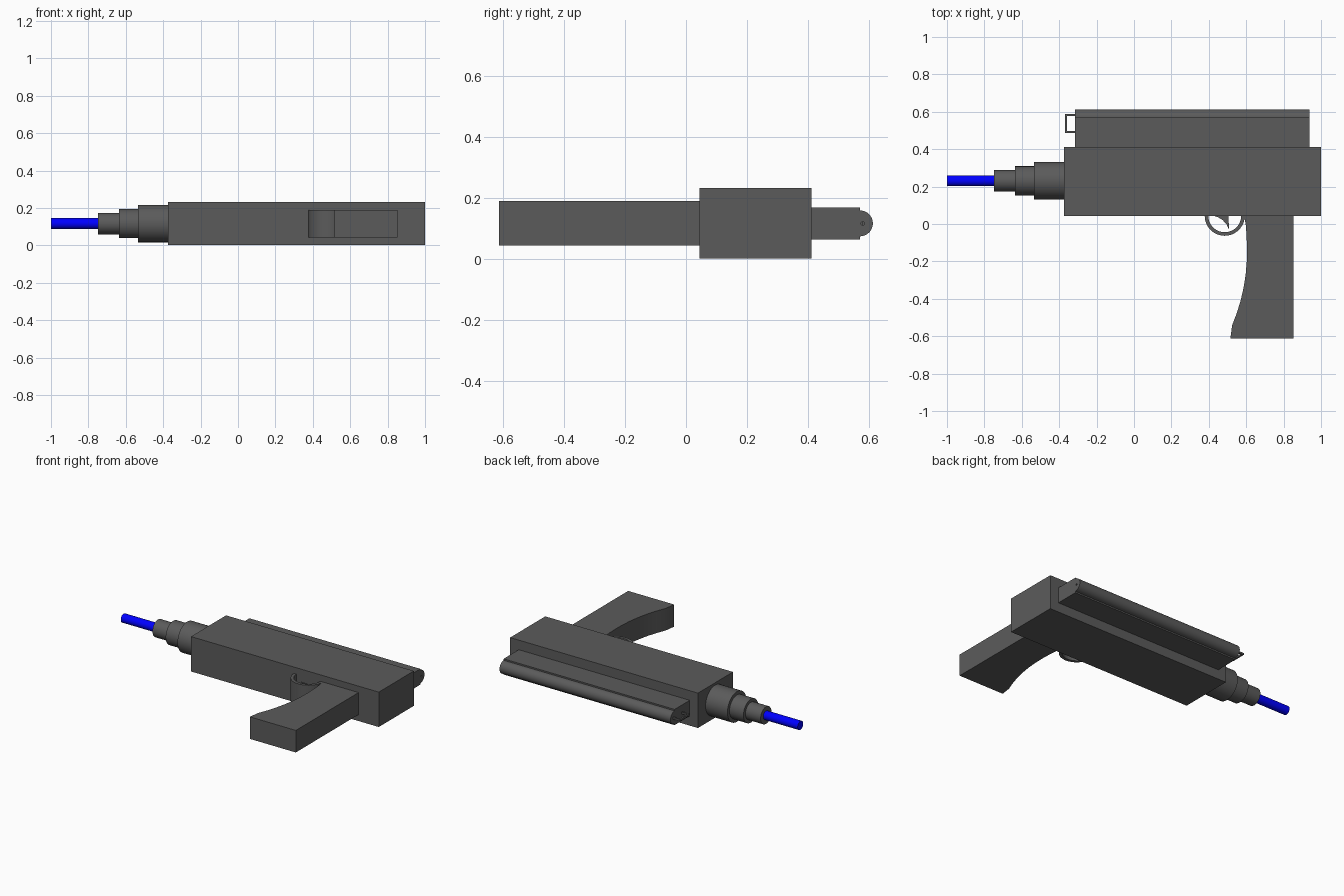
import bpy, bmesh, math
from mathutils import Matrix

if "Cube" in bpy.data.objects:
    bpy.data.objects.remove(bpy.data.objects["Cube"])

CZ = 0.116  # mid plane of the whole model


def material(name, rgb):
    m = bpy.data.materials.new(name)
    m.diffuse_color = (*rgb, 1.0)
    m.use_nodes = True
    m.node_tree.nodes["Principled BSDF"].inputs["Base Color"].default_value = m.diffuse_color
    return m


DARK = material("dark_grey", (0.105, 0.105, 0.105))
BLUE = material("blue", (0.0, 0.0, 1.0))


def finish(name, bm, smooth=False, mat=DARK):
    bmesh.ops.recalc_face_normals(bm, faces=bm.faces[:])
    me = bpy.data.meshes.new(name)
    bm.to_mesh(me)
    bm.free()
    me.materials.append(mat)
    ob = bpy.data.objects.new(name, me)
    bpy.context.collection.objects.link(ob)
    if smooth:
        bpy.ops.object.select_all(action='DESELECT')
        ob.select_set(True)
        bpy.context.view_layer.objects.active = ob
        bpy.ops.object.shade_smooth_by_angle(angle=math.radians(30))
    return ob


def prism(name, pts, half, smooth=False):
    """Extrude an xy outline symmetrically about the mid plane."""
    bm = bmesh.new()
    f = bm.faces.new([bm.verts.new((x, y, CZ - half)) for x, y in pts])
    r = bmesh.ops.extrude_face_region(bm, geom=[f])
    vs = [v for v in r['geom'] if isinstance(v, bmesh.types.BMVert)]
    bmesh.ops.translate(bm, verts=vs, vec=(0, 0, 2 * half))
    return finish(name, bm, smooth)


def box(name, x0, x1, y0, y1, half):
    return prism(name, [(x0, y0), (x1, y0), (x1, y1), (x0, y1)], half)


def rod(name, x0, x1, y, radius, sides=32, mat=DARK):
    """Cylinder along x."""
    bm = bmesh.new()
    m = Matrix.Translation(((x0 + x1) / 2, y, CZ)) @ Matrix.Rotation(math.pi / 2, 4, 'Y')
    bmesh.ops.create_cone(bm, cap_ends=True, segments=sides, radius1=radius,
                          radius2=radius, depth=x1 - x0, matrix=m)
    return finish(name, bm, True, mat)


def arc(cx, cy, r, a0, a1, n):
    return [(cx + r * math.cos(math.radians(a0 + (a1 - a0) * i / n)),
             cy + r * math.sin(math.radians(a0 + (a1 - a0) * i / n))) for i in range(n + 1)]


# Body and upper block
box("body", -0.375, 1.0, 0.044, 0.411, 0.1155)
box("upper_block", -0.315, 0.937, 0.411, 0.569, 0.052)

# Rounded top rail with a fine bore right through it
rail = rod("top_rail", -0.315, 0.937, 0.5695, 0.0425)
bore = rod("bore_cutter", -0.5, 1.1, 0.579, 0.006, 12)
bore.hide_render = True
bore.hide_viewport = True
cut = rail.modifiers.new("bore", 'BOOLEAN')
cut.operation = 'DIFFERENCE'
cut.object = bore

# Thin wire bracket at the muzzle end of the upper block
x0, x1, y0, y1, t = -0.368, -0.314, 0.486, 0.587, 0.010
prism("front_bracket", [(x1, y0), (x0, y0), (x0, y1), (x1, y1), (x1, y1 - t),
                        (x0 + t, y1 - t), (x0 + t, y0 + t), (x1, y0 + t)], 0.006)

# Stepped barrel
for name, a, b, r in [("barrel_base", -0.535, -0.375, 0.100),
                      ("barrel_middle", -0.637, -0.535, 0.078),
                      ("barrel_collar", -0.748, -0.637, 0.057)]:
    rod(name, a, b, 0.231, r)
rod("barrel_tip", -1.0, -0.748, 0.231, 0.029, mat=BLUE)

# Grip with a curved front strap
grip = [(0.852, 0.044), (0.852, -0.612), (0.515, -0.612), (0.525, -0.54), (0.55, -0.475),
        (0.57, -0.41), (0.586, -0.34), (0.597, -0.27), (0.603, -0.20), (0.604, -0.13),
        (0.602, -0.06), (0.597, 0.0), (0.588, 0.044)]
prism("grip", grip, 0.073, True)

# Trigger guard and narrower trigger
prism("trigger_guard", arc(0.485, 0.044, 0.107, 180, 360, 24)
      + arc(0.485, 0.044, 0.088, 360, 180, 24), 0.073, True)
prism("trigger", [(0.505, 0.046), (0.508, -0.03), (0.495, -0.002), (0.475, 0.02),
                  (0.45, 0.036), (0.42, 0.046)], 0.03, True)
